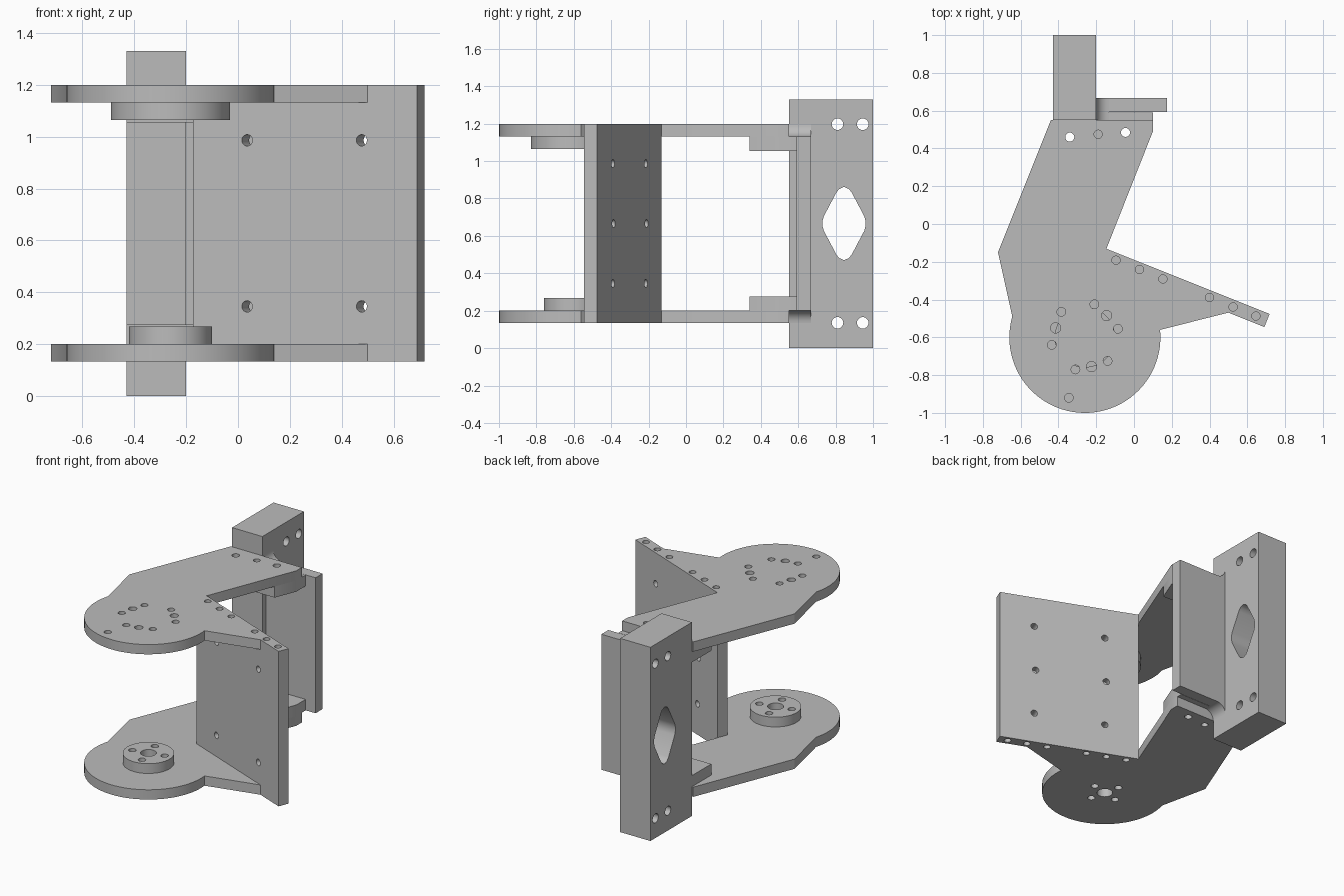
import bpy, bmesh, math
from mathutils import Vector

if "Cube" in bpy.data.objects:
    bpy.data.objects.remove(bpy.data.objects["Cube"], do_unlink=True)

grey = bpy.data.materials.new("neutral grey")
grey.use_nodes = True
COLOUR = (0.5, 0.5, 0.5, 1)
grey.diffuse_color = COLOUR
grey.node_tree.nodes["Principled BSDF"].inputs["Base Color"].default_value = COLOUR

MID = 0.666                        # mirror height of the frame
BOTTOM, TOP, THICK = 0.134, 1.198, 0.067
HUB = Vector((-0.26, -0.6))


def extrude(bm, pts, axis, lo, hi):
    """Prism of a 2D profile, extruded along x, y or z."""
    place = {"x": lambda a, b, c: (c, a, b),
             "y": lambda a, b, c: (a, c, b),
             "z": lambda a, b, c: (a, b, c)}[axis]
    face = bm.faces.new([bm.verts.new(place(a, b, lo)) for a, b in pts])
    moved = bmesh.ops.extrude_face_region(bm, geom=[face])["geom"]
    shift = Vector(place(0, 0, hi - lo))
    bmesh.ops.translate(bm, vec=shift, verts=[g for g in moved if isinstance(g, bmesh.types.BMVert)])
    bmesh.ops.recalc_face_normals(bm, faces=bm.faces[:])


def circle(centre, r, n):
    return [(centre[0] + r * math.cos(2 * math.pi * i / n),
             centre[1] + r * math.sin(2 * math.pi * i / n)) for i in range(n)]


def bore(bm, start, end, r):
    """Round cutter between two points."""
    start, end = Vector(start), Vector(end)
    d = end - start
    mat = d.to_track_quat("Z", "Y").to_matrix().to_4x4()
    mat.translation = (start + end) / 2
    bmesh.ops.create_cone(bm, cap_ends=True, segments=20, radius1=r, radius2=r,
                          depth=d.length, matrix=mat)


def make(name, bm):
    mesh = bpy.data.meshes.new(name)
    bm.to_mesh(mesh)
    bm.free()
    obj = bpy.data.objects.new(name, mesh)
    bpy.context.collection.objects.link(obj)
    mesh.materials.append(grey)
    return obj


def finish(obj, cutter_bm=None):
    """Cut the holes, then smooth the round walls."""
    bpy.ops.object.select_all(action="DESELECT")
    obj.select_set(True)
    bpy.context.view_layer.objects.active = obj
    if cutter_bm:
        cutter = make("cutter", cutter_bm)
        cutter.hide_render = True
        mod = obj.modifiers.new("holes", "BOOLEAN")
        mod.operation, mod.solver, mod.object = "DIFFERENCE", "EXACT", cutter
        bpy.ops.object.modifier_apply(modifier=mod.name)
        bpy.data.objects.remove(cutter, do_unlink=True)
    bpy.ops.object.shade_smooth_by_angle(angle=math.radians(30))


def part(name, pts, axis, lo, hi, cutter=None):
    bm = bmesh.new()
    extrude(bm, pts, axis, lo, hi)
    finish(make(name, bm), cutter)


def vertical_bores(spots, lo, hi):
    bm = bmesh.new()
    for x, y, r in spots:
        bore(bm, (x, y, lo), (x, y, hi), r)
    return bm


# Line of the slanted panel, which the plates butt against
corner, far = Vector((-0.146, -0.131)), Vector((0.718, -0.476))
along = (far - corner).normalized()
inward = Vector((along.y, -along.x)) * 0.075

# Plate outline: round front lobe, bent arm to the back
lobe = []
for i in range(49):
    a = math.radians(164 + (365.7 - 164) * i / 48)
    lobe.append((HUB.x + 0.4 * math.cos(a), HUB.y + 0.4 * math.sin(a)))
outline = lobe + [corner + inward + along * 0.725, corner + inward, corner, (0.10, 0.49),
                  (0.10, 0.55), (-0.44, 0.55), (-0.72, -0.15)]

mount = [(-0.34, 0.46, 0.024), (-0.045, 0.485, 0.024)]
middle = [(-0.19, 0.475, 0.022)]
lobe_holes = [(-0.21, -0.425, 0.023), (-0.385, -0.465, 0.023), (-0.415, -0.55, 0.027),
              (-0.435, -0.64, 0.023), (-0.145, -0.485, 0.027), (-0.085, -0.555, 0.023),
              (-0.14, -0.725, 0.023), (-0.225, -0.755, 0.027), (-0.31, -0.77, 0.023),
              (-0.345, -0.92, 0.023)]
hub_holes = [(HUB.x, HUB.y, 0.05)]
for k in range(4):
    x, y = HUB + 0.108 * Vector((math.cos(1.8 + k * math.pi / 2), math.sin(1.8 + k * math.pi / 2)))
    hub_holes.append((x, y, 0.024))

tab = [(-0.43, 0.34), (0.04, 0.34), (0.10, 0.49), (0.10, 0.59), (-0.43, 0.59)]

# Plates, hub discs and rear tabs
for side, lo, disc_r, tab_lo, holes in (
        ("upper", TOP - THICK, 0.23, 1.055, lobe_holes),
        ("lower", BOTTOM, 0.16, BOTTOM + THICK, hub_holes)):
    hi = lo + THICK
    part(side + "_plate", outline, "z", lo, hi, vertical_bores(holes + mount + middle, -0.1, 1.4))
    disc_lo = lo - THICK if side == "upper" else hi
    part(side + "_hub_disc", circle(HUB, disc_r, 64), "z", disc_lo, disc_lo + THICK,
         vertical_bores(holes, -0.1, 1.4))
    part(side + "_rear_tab", tab, "z", tab_lo, tab_lo + 0.076, vertical_bores(mount, -0.1, 1.4))

# Slanted upright panel joining the plates
cut = bmesh.new()
for d in (0.07, 0.203, 0.337, 0.602, 0.737, 0.867):
    x, y = corner + along * d + inward / 2
    bore(cut, (x, y, TOP - 0.15), (x, y, TOP + 0.1), 0.022)
    bore(cut, (x, y, BOTTOM - 0.1), (x, y, BOTTOM + 0.15), 0.022)
for z, stations, depth in ((0.986, (0.225, 0.70), 2), (0.346, (0.225, 0.70), 2),
                           (MID, (0.215, 0.69), 0.6)):
    for d in stations:
        p = corner + along * d
        a, b = p - inward, p + inward * depth
        bore(cut, (a.x, a.y, z), (b.x, b.y, z), 0.022)
part("slanted_panel", [corner, corner + inward, far + inward, far], "z", BOTTOM, TOP, cut)

# Rear block with rounded hexagonal window and bolt holes
window = [(0.85, 0.86), (0.872, 0.85), (0.887, 0.83), (0.953, 0.705), (0.96, 0.68)]
right_half = window + [(y, 2 * MID - z) for y, z in reversed(window)]
hexagon = right_half + [(1.69 - y, z) for y, z in reversed(right_half)]
cut = bmesh.new()
extrude(cut, hexagon, "x", -0.6, 0)
for y in (0.81, 0.945):
    for z in (0.135, 1.197):
        bore(cut, (-0.6, y, z), (0, y, z), 0.031)
part("rear_block", [(-0.43, 0.55), (-0.2, 0.55), (-0.2, 1), (-0.43, 1)], "z", 0, 1.33, cut)

# Rear wall with a curved fillet into the block at each end
part("rear_wall", [(-0.2, 0.592), (0.175, 0.592), (0.175, 0.668), (-0.2, 0.668)],
     "z", BOTTOM + THICK, TOP - THICK)
R, BASE = THICK, TOP - THICK
arc = [(-0.2 + R - R * math.sin(t * math.pi / 16), BASE + R - R * math.cos(t * math.pi / 16))
       for t in range(9)]
fillet = [(-0.2, BASE)] + arc
part("upper_fillet", fillet, "y", 0.55, 0.668)
part("lower_fillet", [(x, 2 * MID - z) for x, z in fillet], "y", 0.55, 0.668)
